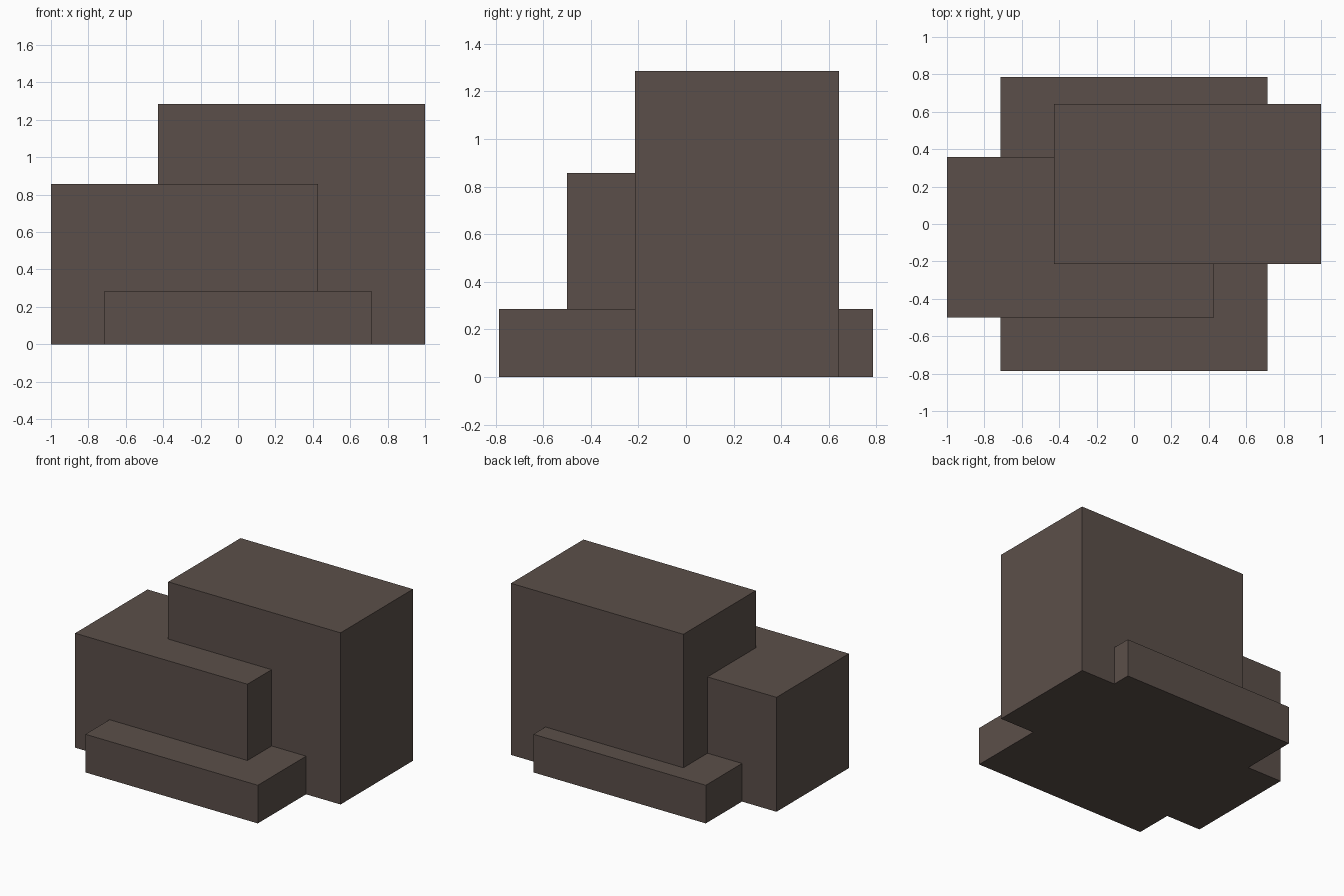
import bpy

if "Cube" in bpy.data.objects:
    bpy.data.objects.remove(bpy.data.objects["Cube"])

# One flat colour for every block
stone = bpy.data.materials.new("dark_brown_stone")
stone.diffuse_color = (0.105, 0.078, 0.067, 1.0)
stone.use_nodes = True
stone.node_tree.nodes["Principled BSDF"].inputs["Base Color"].default_value = stone.diffuse_color

U = 1 / 7  # layout unit


def block(name, x, y, z):
    """Box spanning the given (min, max) ranges, in layout units."""
    spans = (x, y, z)
    bpy.ops.mesh.primitive_cube_add(size=1)
    ob = bpy.context.object
    ob.name = name
    centre = [(a + b) / 2 * U for a, b in spans]
    size = [(b - a) * U for a, b in spans]
    for v in ob.data.vertices:
        v.co = [v.co[i] * size[i] + centre[i] for i in range(3)]
    ob.data.materials.append(stone)
    return ob


# Tall block at the back right
block("tall_block", (-3, 7), (-1.5, 4.5), (0, 9))
# Medium block at the front left
block("medium_block", (-7, 3), (-3.5, 2.5), (0, 6))
# Low slab running through both
block("low_slab", (-5, 5), (-5.5, 5.5), (0, 2))
